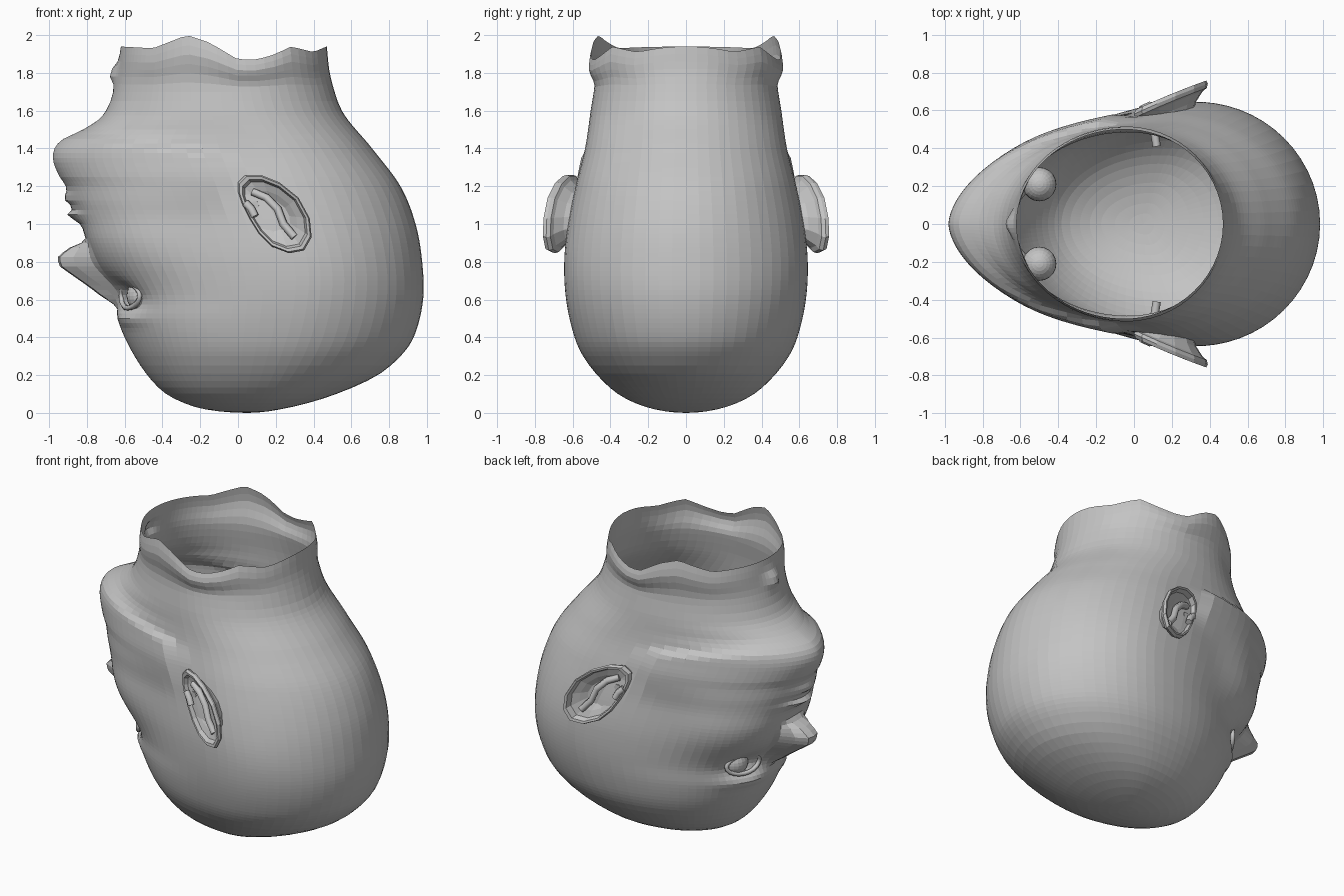
import bpy, bmesh, math
from mathutils import Vector

cube = bpy.data.objects.get("Cube")
if cube:
    bpy.data.objects.remove(cube, do_unlink=True)

grey = bpy.data.materials.new("plain grey")
grey.use_nodes = True
COLOUR = (0.55, 0.55, 0.55, 1)
grey.diffuse_color = COLOUR
grey.node_tree.nodes["Principled BSDF"].inputs["Base Color"].default_value = COLOUR


def add_object(name, data):
    obj = bpy.data.objects.new(name, data)
    bpy.context.collection.objects.link(obj)
    data.materials.append(grey)
    return obj


def mesh_object(name, bm):
    mesh = bpy.data.meshes.new(name)
    bm.to_mesh(mesh)
    bm.free()
    return add_object(name, mesh)


def tube(name, points, radius, closed=False):
    curve = bpy.data.curves.new(name, "CURVE")
    curve.dimensions = "3D"
    curve.bevel_depth = radius
    curve.bevel_resolution = 1
    curve.use_fill_caps = True
    spline = curve.splines.new("POLY")
    spline.points.add(len(points) - 1)
    for point, co in zip(spline.points, points):
        point.co = (*co, 1)
    spline.use_cyclic_u = closed
    return add_object(name, curve)


def linear(table, key):
    if key <= table[0][0]:
        return table[0][1]
    for (a, va), (b, vb) in zip(table, table[1:]):
        if key <= b:
            return va + (vb - va) * (key - a) / (b - a)
    return table[-1][1]


def curved(table, z):
    # Cubic interpolation over the root of the height, so the crown stays round
    pts = [(math.sqrt(k), v) for k, v in table]
    key = math.sqrt(max(z, 0))

    def slope(i):
        a, b = pts[max(i - 1, 0)], pts[min(i + 1, len(pts) - 1)]
        return (b[1] - a[1]) / (b[0] - a[0])
    for i in range(len(pts) - 1):
        (a, va), (b, vb) = pts[i], pts[i + 1]
        if key <= b:
            h = b - a
            t = (key - a) / h
            blend = t * t * (3 - 2 * t)
            return (va + (vb - va) * blend + h * slope(i) * t * (1 - t) ** 2
                    - h * slope(i + 1) * t * t * (1 - t))
    return pts[-1][1]


def smooth(t):
    t = min(max(t, 0), 1)
    return t * t * (3 - 2 * t)


def bump(a, b):
    return math.exp(-a * a - b * b)


# Head profiles, each as height and value
FRONT = [(0, .05), (.02, -.18), (.05, -.28), (.1, -.38), (.2, -.48), (.4, -.6), (.5, -.635),
         (.62, -.65), (.8, -.76), (.9, -.8), (1, -.83), (1.1, -.87), (1.2, -.91), (1.26, -.95),
         (1.36, -.98), (1.44, -.94), (1.5, -.82), (1.57, -.72), (1.7, -.66), (2, -.62)]
BACK = [(0, .05), (.02, .23), (.1, .52), (.2, .74), (.3, .86), (.4, .93), (.6, .98), (.8, .975),
        (1, .94), (1.2, .86), (1.4, .71), (1.6, .55), (1.8, .49), (2, .47)]
WIDTH = [(0, 0), (.02, .17), (.05, .265), (.1, .36), (.2, .47), (.3, .545), (.4, .59), (.6, .635),
         (.8, .645), (1, .625), (1.2, .585), (1.4, .535), (1.6, .505), (1.76, .485), (1.9, .515), (2, .5)]
MIDDLE = [(0, .05), (.1, .15), (.7, .33), (1.2, .2), (1.4, .12), (1.6, 0), (2, -.05)]
NOSE = [(.56, 0), (.62, .08), (.78, .2), (.83, .18), (.88, .09), (.91, 0)]
RIM = [(-.63, 1.94), (-.45, 1.93), (-.27, 2), (-.15, 1.96), (0, 1.87), (.1, 1.87),
       (.2, 1.9), (.28, 1.94), (.4, 1.91), (.47, 1.94)]
JAW = [(-.75, 1.47), (-.1, 1.4), (0, 1.22)]


def head_point(z, turn):
    angle = turn - .45 * math.sin(turn)
    mid, width = curved(MIDDLE, z), curved(WIDTH, z)
    c, s = math.cos(angle), math.sin(angle)
    end = curved(FRONT, z) if c > 0 else curved(BACK, z)
    x, y = mid + (end - mid) * abs(c), width * s
    if c > 0:
        # Blunt cheekbones, flat cheeks and a tapering chin
        taper = .2 * smooth((z - 1.1) / .25) * (1 - smooth((z - 1.46) / .1))
        taper -= .2 * bump(0, (z - .9) / .2)
        y = math.copysign(width * abs(s) ** (1 + taper), s)
        y -= .04 * bump((x + .25) / .25, (z - .9) / .3) * s
        # Jaw edge standing proud of the neck
        push = smooth((linear(JAW, x) - z) / .05) * smooth((z - 1) / .3) * smooth(-x / .12)
        y += .04 * push * s
        side = abs(y)
        # Nose, eye sockets, brows, lips, mouth and throat
        nose_width = .05 + .05 * smooth((z - .56) / .3)
        x -= linear(NOSE, z) * math.exp(-(y / nose_width) ** 4)
        x += .06 * bump((side - .21) / .1, (z - .62) / .075)
        x -= .025 * bump((side - .2) / .13, (z - .5) / .04)
        x -= .055 * bump(y / .12, (z - 1.05) / .035)
        x -= .035 * bump(y / .12, (z - 1.13) / .04)
        x += .03 * bump(y / .14, (z - 1.085) / .014)
        x -= .04 * bump(y / .06, (z - 1.82) / .06)
    if z > 1.7:
        z = 1.7 + (z - 1.7) / .3 * (linear(RIM, x) - 1.7)
    return x, y, z


# Head shell, open at the neck
SEGMENTS = 80
heights = [.3 * (i / 12) ** 2 for i in range(1, 13)]
heights += [.3 + .025 * i for i in range(1, 53)]
heights += [1.6 + .05 * i for i in range(1, 9)]
bm = bmesh.new()
crown = bm.verts.new((.05, 0, 0))
last = None
for z in heights:
    ring = [bm.verts.new(head_point(z, math.tau * i / SEGMENTS)) for i in range(SEGMENTS)]
    for i in range(SEGMENTS):
        j = (i + 1) % SEGMENTS
        if last:
            bm.faces.new((last[i], ring[i], ring[j], last[j]))
        else:
            bm.faces.new((crown, ring[i], ring[j]))
    last = ring
bmesh.ops.recalc_face_normals(bm, faces=bm.faces)
mesh_object("head", bm)

# Ear outline and its rings, as scale about the centre and outward offset
OUTLINE = [(0, 1.22), (.04, 1.26), (.12, 1.26), (.22, 1.22), (.32, 1.14), (.38, 1.03),
           (.39, .93), (.35, .86), (.27, .845), (.18, .88), (.11, .95), (.06, 1.03),
           (.02, 1.11), (0, 1.17)]
RINGS = [(.6, -.13), (.68, -.085), (.86, -.045), (.97, -.035), (1, -.015), (.96, .005),
         (.88, .002), (.82, -.03), (.6, -.045), (.4, -.065)]
EAR_X, EAR_Z = .2, 1.05


def ear_point(x, z, offset, side):
    return x, side * (.595 + .47 * x - .15 * x * x + offset), z


for side, label in ((1, "back"), (-1, "front")):
    bm = bmesh.new()
    last = None
    for scale, offset in RINGS:
        ring = [bm.verts.new(ear_point(EAR_X + (x - EAR_X) * scale, EAR_Z + (z - EAR_Z) * scale,
                                       offset, side)) for x, z in OUTLINE]
        if last:
            for i in range(len(ring)):
                j = (i + 1) % len(ring)
                bm.faces.new((last[i], last[j], ring[j], ring[i]))
        last = ring
    bm.faces.new(last)
    bmesh.ops.recalc_face_normals(bm, faces=bm.faces)
    mesh_object(label + "_ear", bm)

    # Folds inside the ear and the canal behind it
    fold = [(.08, 1.17), (.15, 1.14), (.21, 1.08), (.24, 1), (.3, .93)]
    tube(label + "_ear_fold", [ear_point(x, z, -.04, side) for x, z in fold], .022)
    tube(label + "_ear_flap", [ear_point(x, z, -.01, side)
                               for x, z in ((.04, 1.11), (.07, 1.08), (.09, 1.04))], .022)
    tube(label + "_ear_canal", [(.12, side * .41, 1.1), (.09, side * .6, 1.1)], .022)

    # Eyeball and the lid around it
    bm = bmesh.new()
    bmesh.ops.create_uvsphere(bm, u_segments=20, v_segments=14, radius=.09)
    bmesh.ops.translate(bm, verts=bm.verts, vec=Vector((-.5, side * .21, .62)))
    mesh_object(label + "_eyeball", bm)
    lid = []
    for i in range(20):
        a = math.tau * i / 20
        y = .21 + .105 * math.cos(a)
        lid.append((-.63 + 1.1 * y * y, side * y, .62 + .065 * math.sin(a)))
    tube(label + "_eyelid", lid, .014, closed=True)
